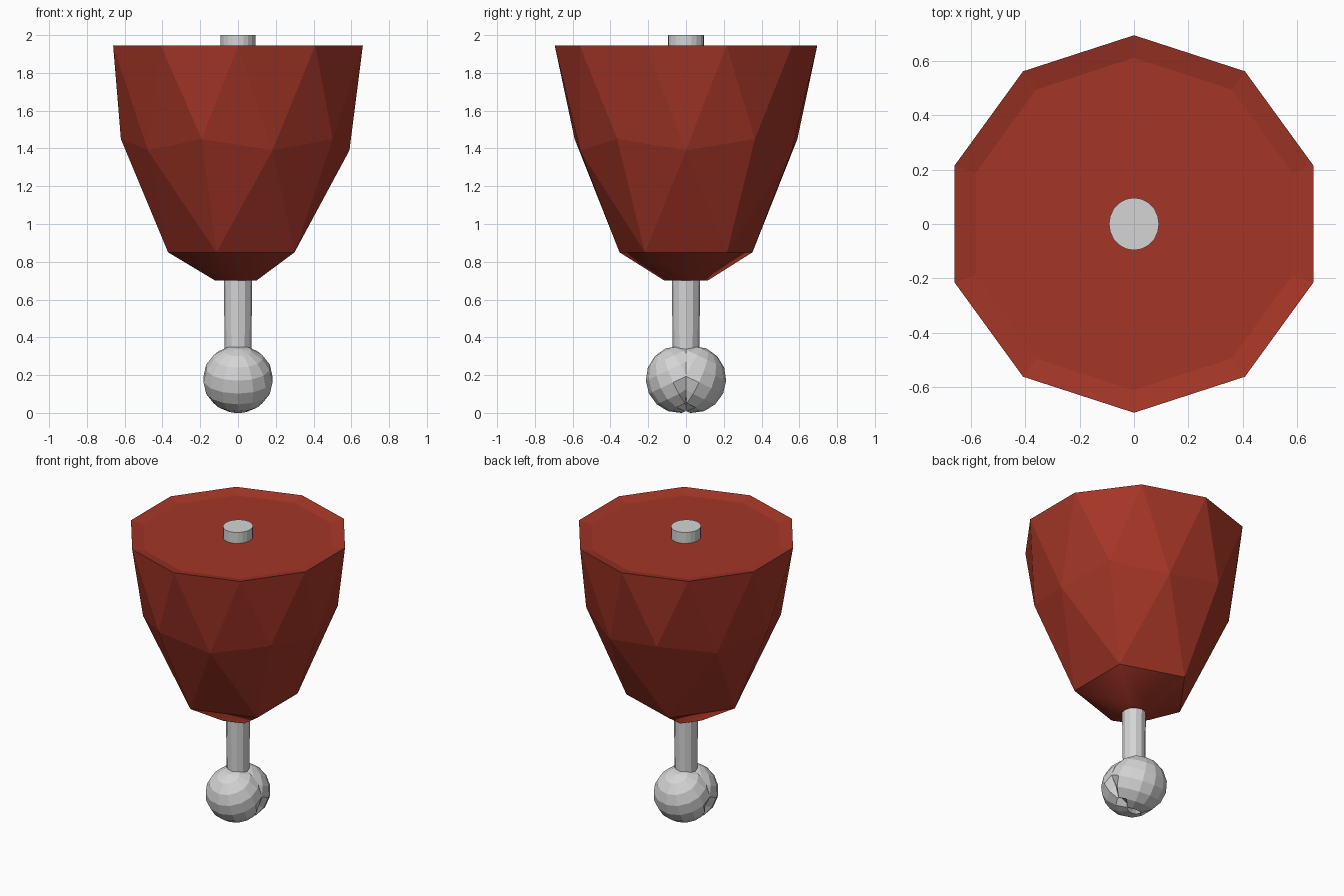
import bpy, bmesh
from math import cos, sin, radians
from mathutils import Matrix, Vector

if "Cube" in bpy.data.objects:
    bpy.data.objects.remove(bpy.data.objects["Cube"])


def material(name, rgb):
    m = bpy.data.materials.new(name)
    m.diffuse_color = (*rgb, 1)
    m.use_nodes = True
    m.node_tree.nodes["Principled BSDF"].inputs["Base Color"].default_value = m.diffuse_color
    return m


RED = material("dark red", (0.37, 0.036, 0.02))
GREY = material("light grey", (0.66, 0.66, 0.66))


def finish(bm, name, mat):
    bmesh.ops.recalc_face_normals(bm, faces=bm.faces)
    me = bpy.data.meshes.new(name)
    bm.to_mesh(me)
    bm.free()
    me.materials.append(mat)
    ob = bpy.data.objects.new(name, me)
    bpy.context.collection.objects.link(ob)
    return ob


def ring(bm, n, r, z, start):
    return [bm.verts.new((r * cos(radians(start + 360 * i / n)),
                          r * sin(radians(start + 360 * i / n)), z)) for i in range(n)]


# Faceted handle: decagon rim, zigzag waist, pentagon base
bm = bmesh.new()
inner = ring(bm, 10, 0.612, 1.925, 18)
rim = ring(bm, 10, 0.695, 1.945, 18)
high = ring(bm, 5, 0.62, 1.45, 36)
low = ring(bm, 5, 0.59, 1.39, 0)
waist = [v for pair in zip(low, high) for v in pair]
base = ring(bm, 5, 0.37, 0.85, 36)
foot = ring(bm, 5, 0.12, 0.70, 36)
bm.faces.new(inner)
for i in range(10):
    j = (i + 1) % 10
    bm.faces.new((inner[i], inner[j], rim[j], rim[i]))
    bm.faces.new((rim[i], waist[i], waist[j]))
    bm.faces.new((rim[i], rim[j], waist[j]))
smooth = [bm.faces.new(foot)]
for i in range(5):
    j = (i + 1) % 5
    bm.faces.new((high[i], base[i], low[i]))
    bm.faces.new((high[i], base[i], low[j]))
    bm.faces.new((low[j], base[i], base[j]))
    smooth.append(bm.faces.new((base[i], base[j], foot[j], foot[i])))
for f in smooth:
    f.smooth = True
finish(bm, "handle", RED)


# Shaft below and stub on top
def rod(name, n, r1, r2, z1, z2, sy=1.0):
    bm = bmesh.new()
    bmesh.ops.create_cone(bm, cap_ends=True, segments=n, radius1=r1, radius2=r2, depth=z2 - z1,
                          matrix=Matrix.Translation((0, 0, (z1 + z2) / 2)) @ Matrix.Diagonal((1, sy, 1, 1)))
    return finish(bm, name, GREY)


rod("shaft", 12, 0.070, 0.076, 0.30, 0.76)
rod("top_stub", 20, 0.092, 0.092, 1.88, 2.0, 1.05)

# Ball end: half lobe with tilted rows, mirrored, pinched along the lower seam
bm = bmesh.new()
bmesh.ops.create_uvsphere(bm, u_segments=14, v_segments=8, radius=1)
bmesh.ops.transform(bm, verts=bm.verts, matrix=Matrix.Translation((0, 0.033, 0.178))
                    @ Matrix.Diagonal((0.187, 0.18, 0.18, 1)) @ Matrix.Rotation(radians(-25), 4, 'X'))
cut = bmesh.ops.bisect_plane(bm, geom=bm.verts[:] + bm.edges[:] + bm.faces[:],
                             plane_co=(0, 0, 0), plane_no=(0, -1, 0), clear_outer=True)
for v in bm.verts:
    v.co.z = max(0, min(0.352, v.co.z))
    if abs(v.co.y) < 1e-4 and v.co.z < 0.17:
        v.co = v.co.lerp(Vector((0, 0, 0.17)), 0.14)
ball = finish(bm, "ball_end", GREY)
mir = ball.modifiers.new("mirror", 'MIRROR')
mir.use_axis = (False, True, False)
